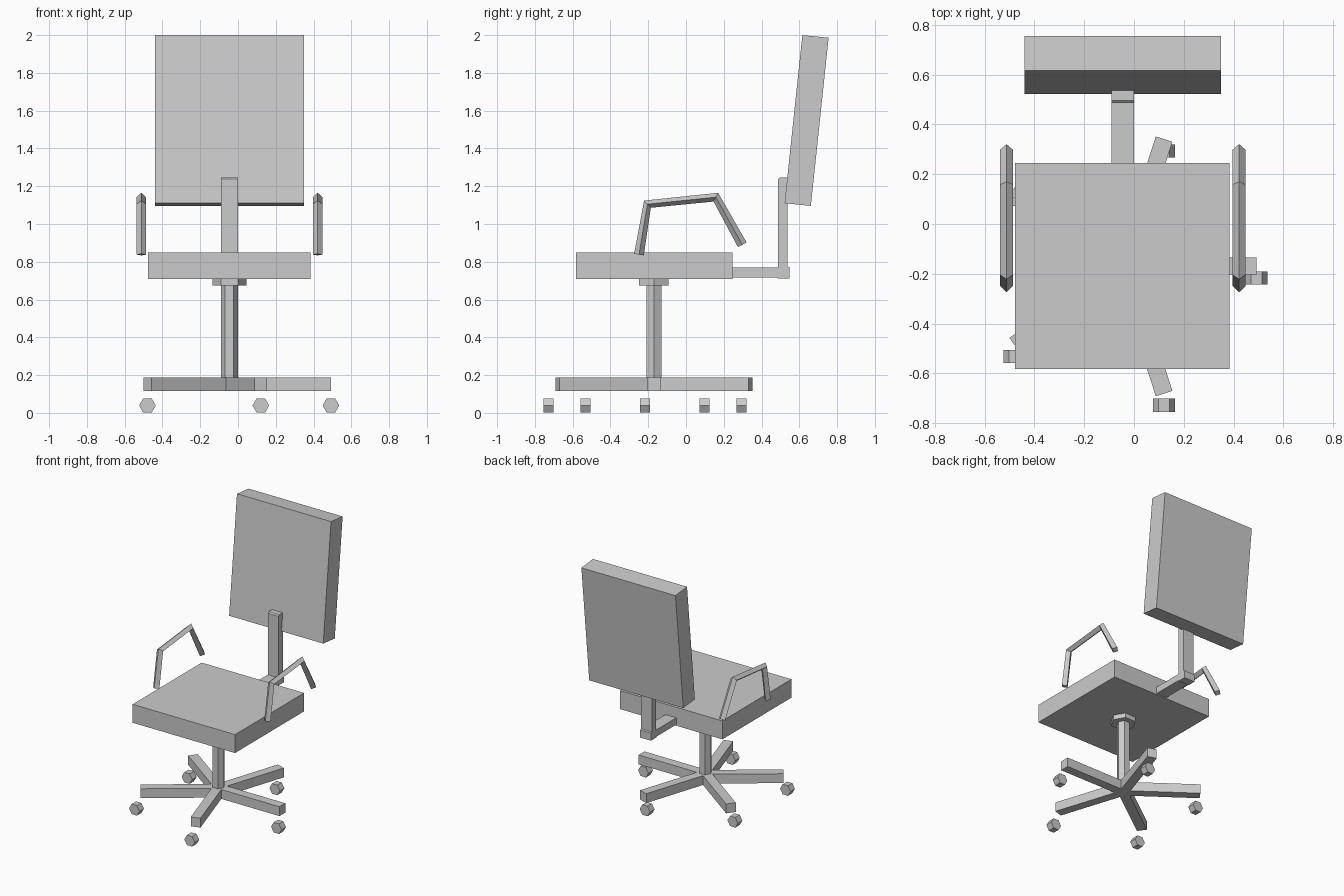
import bpy, math
from mathutils import Vector

if "Cube" in bpy.data.objects:
    bpy.data.objects.remove(bpy.data.objects["Cube"])

CX, CY = -0.045, -0.17      # axis of the column and star base


def mesh_object(name, verts, faces):
    me = bpy.data.meshes.new(name)
    me.from_pydata(verts, [], faces)
    ob = bpy.data.objects.new(name, me)
    bpy.context.collection.objects.link(ob)
    return ob


def prism(name, profile, x0, x1):
    """Extrude a (y, z) outline, given counter-clockwise, from x0 to x1."""
    n = len(profile)
    verts = [(x, y, z) for x in (x0, x1) for y, z in profile]
    faces = [tuple(reversed(range(n))), tuple(range(n, 2 * n))]
    faces += [(i, (i + 1) % n, (i + 1) % n + n, i + n) for i in range(n)]
    return mesh_object(name, verts, faces)


def rect(a0, a1, b0, b1):
    return [(a0, b0), (a1, b0), (a1, b1), (a0, b1)]


def hexagon(name, radius, depth, centre, along_y=False):
    """Six-sided cylinder with two corners on the x axis."""
    bpy.ops.mesh.primitive_cylinder_add(vertices=6, radius=radius, depth=depth)
    ob = bpy.context.object
    ob.name = ob.data.name = name
    ob.rotation_euler.z = math.radians(30)
    bpy.ops.object.transform_apply(location=False, rotation=True, scale=False)
    if along_y:
        ob.rotation_euler.x = math.radians(90)
    ob.location = centre
    return ob


# Seat and tilted backrest
prism("seat", rect(-0.583, 0.245, 0.71, 0.85), -0.477, 0.383)
prism("backrest", [(0.522, 1.11), (0.661, 1.096), (0.755, 1.986), (0.616, 2.0)],
      -0.44, 0.35)

# L-shaped back support with a slightly thicker elbow
prism("back_support",
      [(0.2, 0.718), (0.485, 0.718), (0.485, 0.712), (0.549, 0.712),
       (0.549, 0.77), (0.538, 0.775), (0.538, 1.245), (0.495, 1.245),
       (0.486, 1.237), (0.486, 0.77), (0.2, 0.77)], -0.09, 0.0)

# Gas column and mounting flange
hexagon("column", 0.045, 0.56, (CX, CY, 0.43))
hexagon("seat_flange", 0.09, 0.037, (CX, CY, 0.693))

# Five spokes, each with a caster below its tip
SPOKE = 0.537
for i in range(5):
    a = math.radians(72 * i)
    spoke = prism(f"base_spoke_{i + 1}", rect(-0.035, 0.035, 0.116, 0.187), 0, SPOKE)
    spoke.location = (CX, CY, 0)
    spoke.rotation_euler.z = a
    tip = Vector((CX + SPOKE * math.cos(a), CY + SPOKE * math.sin(a), 0.039))
    hexagon(f"caster_{i + 1}", 0.044, 0.053, tip + Vector((0, -0.047, 0)), True)

# Bent armrests with a diamond cross-section
PATH = [(-0.249, 0.838), (-0.204, 1.105), (0.158, 1.142), (0.298, 0.89)]
for side, x in (("left", CX - 0.467), ("right", CX + 0.467)):
    cu = bpy.data.curves.new(f"armrest_{side}", 'CURVE')
    cu.dimensions = '3D'
    cu.twist_mode = 'Z_UP'
    cu.fill_mode = 'FULL'
    cu.bevel_depth = 0.026
    cu.bevel_resolution = 0
    cu.use_fill_caps = True
    sp = cu.splines.new('POLY')
    sp.use_smooth = False
    sp.points.add(len(PATH) - 1)
    for p, (y, z) in zip(sp.points, PATH):
        p.co = (x, y, z, 1)
    ob = bpy.data.objects.new(f"armrest_{side}", cu)
    bpy.context.collection.objects.link(ob)
